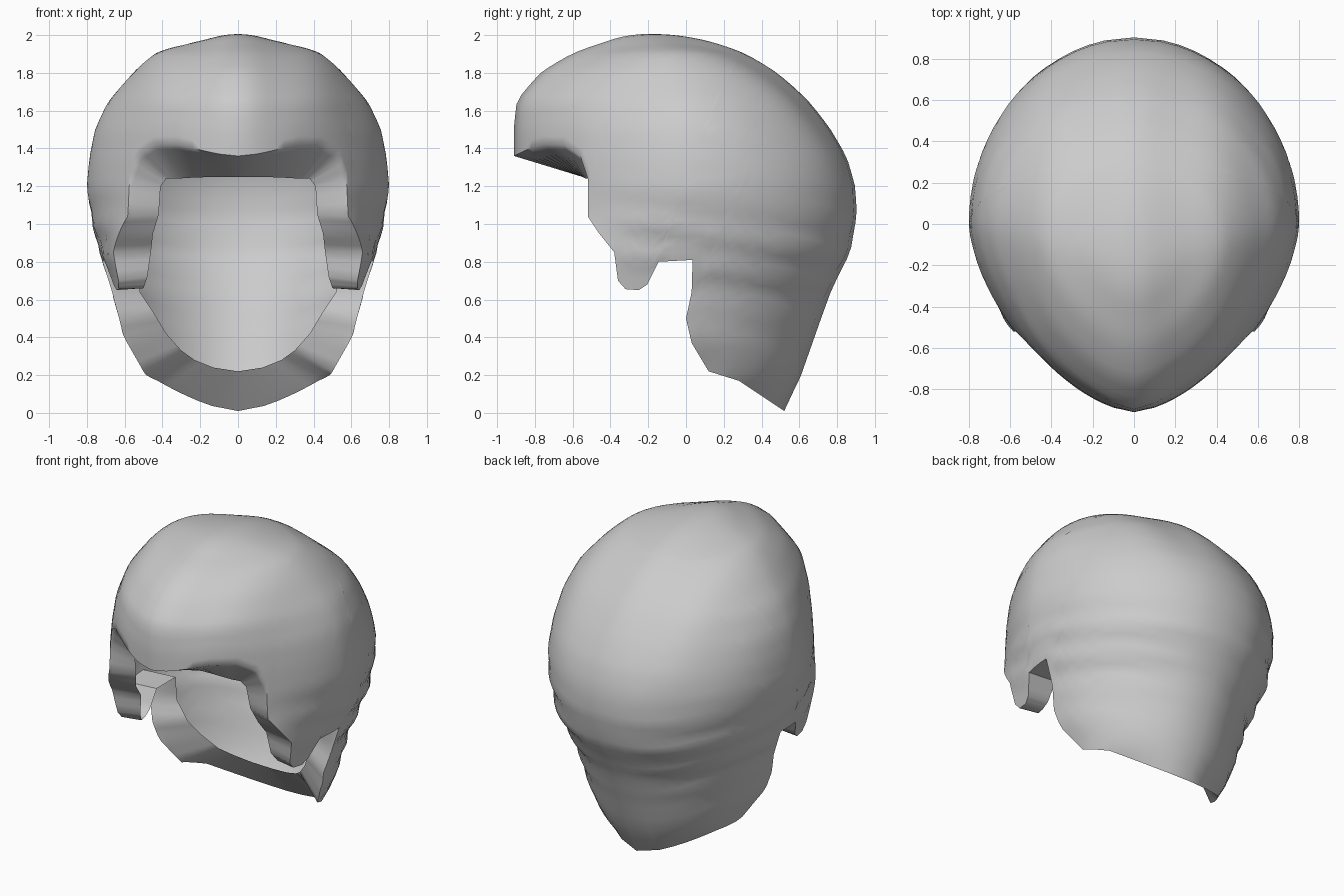
import bpy, bmesh, math
from mathutils import Vector

if "Cube" in bpy.data.objects:
    bpy.data.objects.remove(bpy.data.objects["Cube"])

# Horizontal sections of the hair volume: z, half width, front y, back y, widest y
SECTIONS = [
    (2.00, 0.00, -0.20, -0.18, -0.19), (1.95, 0.29, -0.45, 0.16, -0.12),
    (1.90, 0.43, -0.59, 0.30, -0.08), (1.80, 0.56, -0.76, 0.47, -0.04),
    (1.65, 0.69, -0.89, 0.64, 0.0), (1.50, 0.755, -0.91, 0.76, 0.0),
    (1.35, 0.785, -0.91, 0.85, 0.0), (1.20, 0.80, -0.91, 0.895, 0.0),
    (1.05, 0.78, -0.96, 0.905, 0.0), (0.85, 0.735, -1.20, 0.87, 0.0),
    (0.65, 0.67, -1.40, 0.77, 0.0), (0.40, 0.605, -1.40, 0.68, 0.05),
    (0.20, 0.49, -1.20, 0.61, 0.15), (0.01, 0.26, -1.00, 0.52, 0.22),
    (-0.20, 0.10, -1.00, 0.40, 0.22)]

# Rim: outer edge (y, z) then inner lip edge (x, y, z), front centre to nape
RIM = [
    (-.91, 1.36, 0, -.55, 1.25), (-.85, 1.39, .12, -.55, 1.25),
    (-.76, 1.42, .25, -.54, 1.245), (-.65, 1.42, .33, -.53, 1.24),
    (-.56, 1.36, .38, -.52, 1.24), (-.52, 1.24, .41, -.50, 1.20),
    (-.52, 1.04, .42, -.47, 1.05), (-.46, .95, .45, -.43, .95),
    (-.38, .85, .46, -.36, .86), (-.36, .70, .48, -.34, .72),
    (-.32, .655, .50, -.30, .66), (-.25, .65, .51, -.25, .66),
    (-.205, .68, .51, -.20, .69), (-.145, .80, .50, -.14, .81),
    (.035, .81, .50, .06, .81), (.03, .64, .52, .10, .64),
    (0, .50, .44, .10, .52), (.03, .37, .38, .16, .42),
    (.12, .22, .30, .22, .33), (.28, .17, .23, .28, .28),
    (.40, .09, .13, .33, .24), (.52, .01, 0, .36, .22)]

CENTRE = Vector((0, 0, 1.1))
CROWN = (Vector((0, 0.3, 1.9)) - CENTRE).normalized()
STEPS, SUB = 32, 3


def section(z):
    """Interpolated half width, front, back and widest y at height z."""
    u = math.sqrt(max(0, 2 - z))
    for a, b in zip(SECTIONS, SECTIONS[1:]):
        ua, ub = math.sqrt(2 - a[0]), math.sqrt(2 - b[0])
        if u <= ub:
            k = (u - ua) / (ub - ua)
            return [p + (q - p) * k for p, q in zip(a[1:], b[1:])]
    return SECTIONS[-1][1:]


def half_width(y, z):
    """Half width of the volume at (y, z); negative outside it."""
    if z >= 2:
        return -1
    w, front, back, mid = section(z)
    # Front is wedge shaped, back is round, narrowing to a ridge at the nape
    p = 1.6 if y < mid else 2.0 - 0.25 * min(1, max(0, (0.9 - z) / 0.4))
    d = abs(y - mid) / max(1e-5, (back - mid) if y > mid else (mid - front))
    return w * (1 - d ** p) ** (1 / p) if d < 1 else -1


def cast(d):
    """Distance from the centre to the hair surface along d."""
    lo, hi = 0.0, 1.7
    for _ in range(30):
        m = (lo + hi) / 2
        p = CENTRE + d * m
        if abs(p.x) <= half_width(p.y, p.z):
            lo = m
        else:
            hi = m
    return lo


def strands(p):
    """Soft combed ridges: level ones on the sides, lengthwise on top."""
    side = min(1, max(0, (1.2 - p.z) / 0.3)) * min(1, abs(p.x) / 0.35)
    top = min(1, max(0, (p.z - 1.2) / 0.4))
    return (0.011 * side * math.sin(34 * (p.z + 0.15 * p.y))
            + 0.006 * top * math.cos(15 * p.x))


# Subdivide the rim into outer and inner edge points
outer, inner = [], []
for i, (a, b) in enumerate(zip(RIM, RIM[1:])):
    n = SUB + (1 if i == len(RIM) - 2 else 0)
    for j in range(n):
        y, z, xi, yi, zi = [p + (q - p) * j / SUB for p, q in zip(a, b)]
        outer.append(Vector((max(0, half_width(y, z)), y, z)))
        inner.append(Vector((xi, yi, zi)))
outer[0].x = outer[-1].x = 0

# Right half: inner lip, then strips from the rim up to the crown
bm = bmesh.new()
rows = []
for o, i in zip(outer, inner):
    d0 = (o - CENTRE).normalized()
    row = [bm.verts.new(i), bm.verts.new(i.lerp(o, 0.85)), bm.verts.new(o)]
    for k in range(1, STEPS):
        t = k / STEPS
        d = d0.slerp(CROWN, t)
        p = CENTRE + d * cast(d)
        p += d * strands(p) * min(1, t * 6)
        row.append(bm.verts.new(p))
    rows.append(row)
crown = bm.verts.new(CENTRE + CROWN * (cast(CROWN) + 0.006))
for a, b in zip(rows, rows[1:]):
    for k in range(len(a) - 1):
        bm.faces.new((a[k], b[k], b[k + 1], a[k + 1]))
    bm.faces.new((a[-1], b[-1], crown))

# Mirror to the left half
for v in bm.verts:
    if abs(v.co.x) < 2e-3:
        v.co.x = 0
geom = bm.verts[:] + bm.edges[:] + bm.faces[:]
bmesh.ops.mirror(bm, geom=geom, axis='X', merge_dist=0.0005)
bmesh.ops.remove_doubles(bm, verts=bm.verts[:], dist=0.0005)
bmesh.ops.recalc_face_normals(bm, faces=bm.faces[:])
top = max(bm.faces, key=lambda f: f.calc_center_median().z)
if top.normal.z < 0:
    bmesh.ops.reverse_faces(bm, faces=bm.faces[:])

mesh = bpy.data.meshes.new("hair")
bm.to_mesh(mesh)
bm.free()
hair = bpy.data.objects.new("hair", mesh)
bpy.context.collection.objects.link(hair)
bpy.context.view_layer.objects.active = hair
hair.select_set(True)
bpy.ops.object.shade_smooth_by_angle(angle=math.radians(60))
